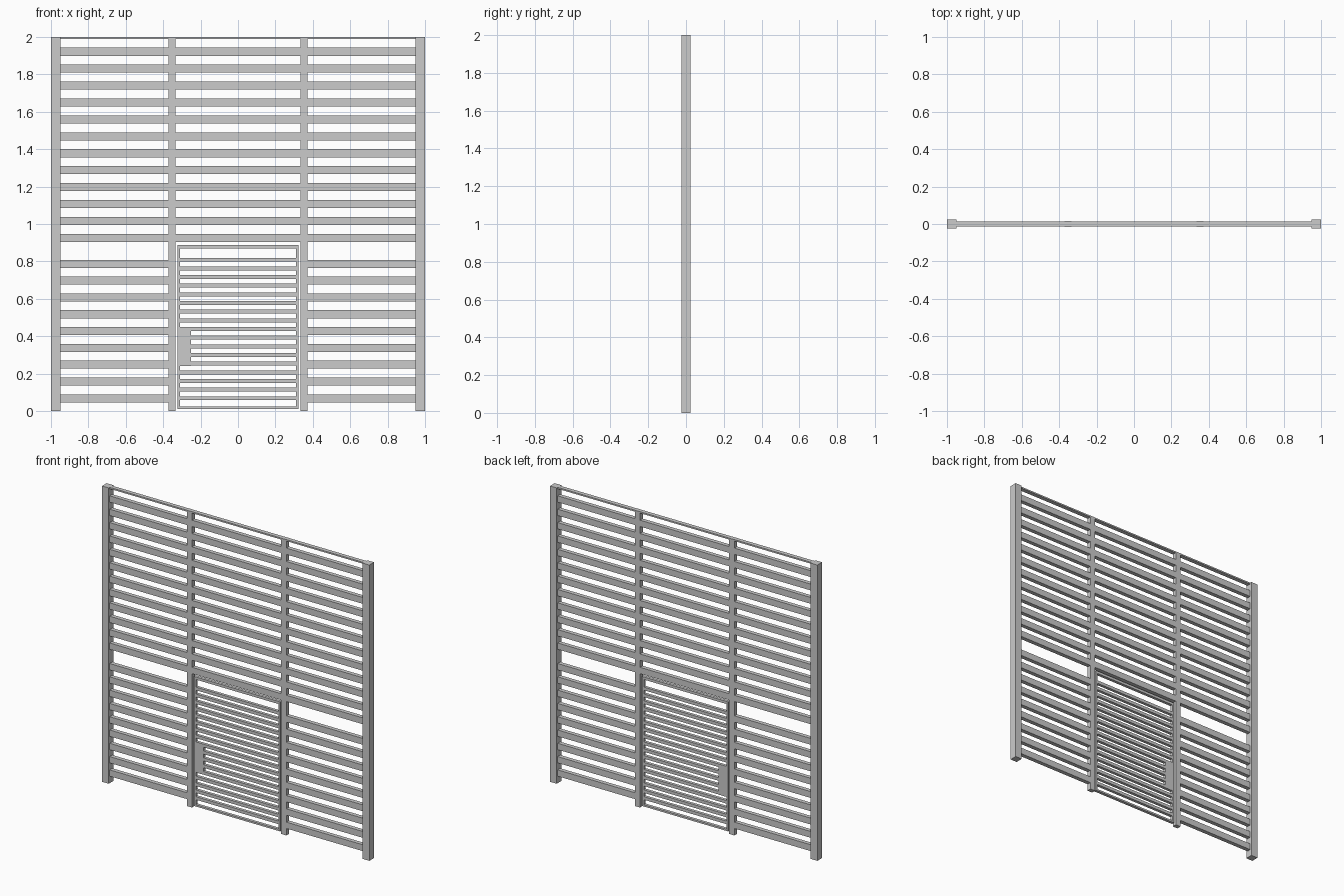
import bpy

if "Cube" in bpy.data.objects:
    bpy.data.objects.remove(bpy.data.objects["Cube"])


def box(name, x, y, z):
    """Box spanning the (min, max) ranges x and z, with half depth y."""
    bpy.ops.mesh.primitive_cube_add(
        size=1, location=((x[0] + x[1]) / 2, 0, (z[0] + z[1]) / 2))
    o = bpy.context.object
    o.name = name
    o.scale = (x[1] - x[0], 2 * y, z[1] - z[0])
    bpy.ops.object.transform_apply(location=False, rotation=False, scale=True)
    return o


def slats(name, x, y, top, bottom, count, height):
    """Evenly spaced horizontal slats, by centre height."""
    for i in range(count):
        c = top + (bottom - top) * i / (count - 1)
        box(name, x, y, (c - height / 2, c + height / 2))


def span(a, b, side):
    return tuple(sorted((a * side, b * side)))


D, DOOR = 0.014, 0.01

# Posts and the lower side slats, mirrored left and right
for s in (-1, 1):
    box("end_post", span(0.95, 1.0, s), 0.025, (0, 2))
    box("inner_post", span(0.334, 0.372, s), 0.015, (0, 2))
    slats("lower_slat", span(0.372, 0.95, s), D, 0.787, 0.068, 9, 0.043)

# Top rail and the full-width upper slats
box("top_rail", (-0.95, 0.95), D, (1.99, 2.0))
slats("upper_slat", (-0.95, 0.95), D, 1.921, 0.926, 12, 0.043)

# Door frame
for s in (-1, 1):
    box("door_stile", span(0.309, 0.323, s), DOOR, (0.012, 0.888))
box("door_top_rail", (-0.309, 0.309), DOOR, (0.87, 0.888))
box("door_bottom_rail", (-0.309, 0.309), DOOR, (0.012, 0.024))

# Door slats, shortened where they meet the lock plate
for i in range(17):
    c = 0.809 - 0.0463 * i
    left = -0.252 if 0.24 < c < 0.45 else -0.309
    box("door_slat", (left, 0.309), DOOR, (c - 0.0105, c + 0.0105))
box("lock_plate", (-0.309, -0.252), DOOR, (0.242, 0.449))
